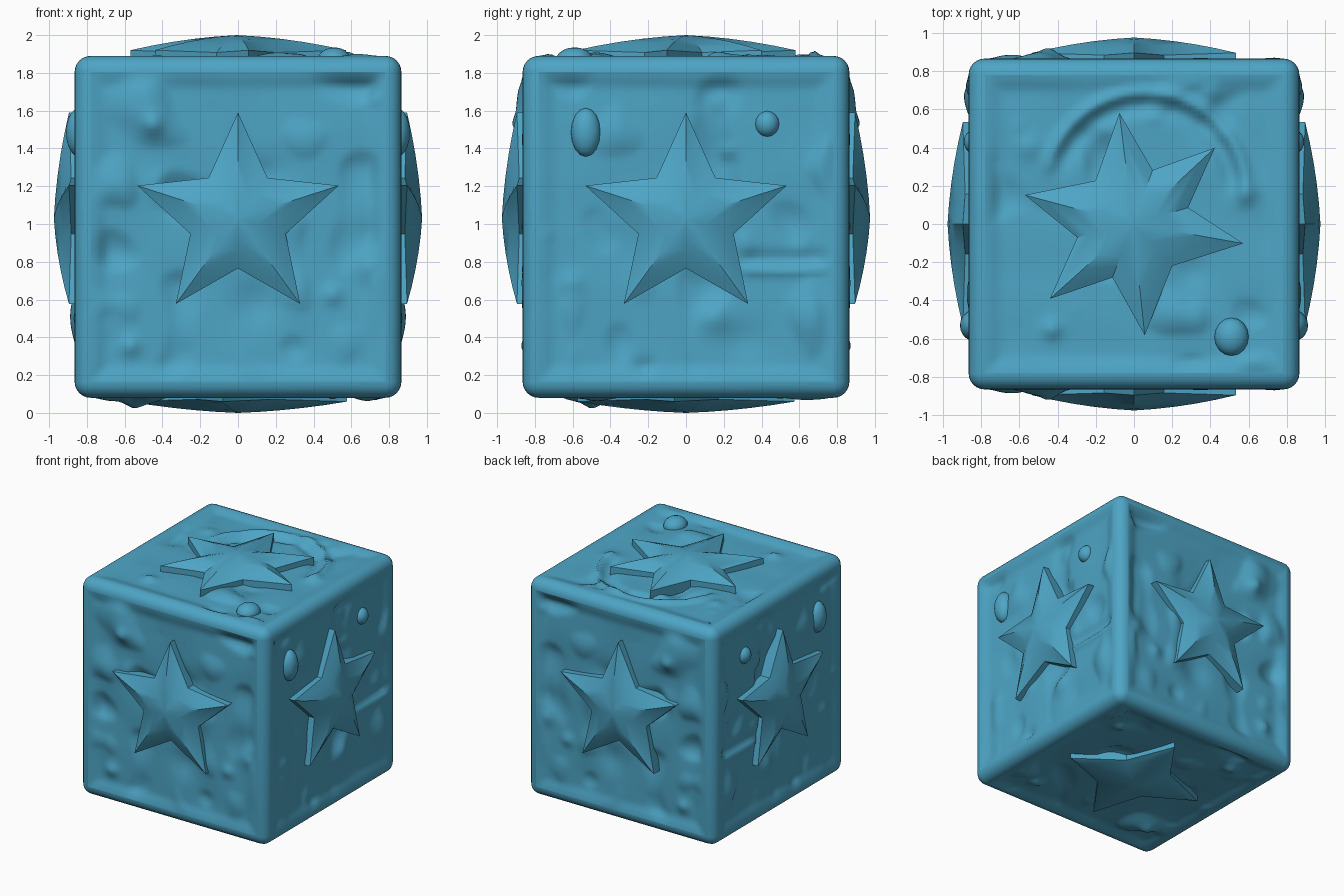
import bpy, bmesh, math
from mathutils import Vector, noise

if "Cube" in bpy.data.objects:
    bpy.data.objects.remove(bpy.data.objects["Cube"])

blue = bpy.data.materials.new("sky blue")
blue.diffuse_color = (0.075, 0.375, 0.56, 1)
blue.use_nodes = True
blue.node_tree.nodes["Principled BSDF"].inputs["Base Color"].default_value = blue.diffuse_color

MID, HX, HZ, BEV = 0.985, 0.865, 0.905, 0.085
C = Vector((0, 0, MID))
X, Y, Z = Vector((1, 0, 0)), Vector((0, 1, 0)), Vector((0, 0, 1))


def finish(name, bm, angle=40):
    """Turn a bmesh into a smooth object with sharp edges kept."""
    for f in bm.faces:
        f.smooth = True
    for e in bm.edges:
        e.smooth = e.calc_face_angle(0) < math.radians(angle)
    me = bpy.data.meshes.new(name)
    bm.to_mesh(me)
    bm.free()
    me.materials.append(blue)
    ob = bpy.data.objects.new(name, me)
    bpy.context.collection.objects.link(ob)
    return ob


def smooth(t):
    t = max(0.0, min(1.0, t))
    return t * t * (3 - 2 * t)


def panel(name, u, v, n, hu, hv, hn, bumps, seed, extra=None):
    """Slightly sunken, hand-worn face filling the rounded frame."""
    bm = bmesh.new()
    N = 64
    rows = []
    for j in range(N + 1):
        row = []
        for i in range(N + 1):
            a, b = hu * (2 * i / N - 1), hv * (2 * j / N - 1)
            edge = min(hu - abs(a), hv - abs(b))
            k = smooth(edge / 0.10)
            q = noise.noise(Vector((a * 3.2, b * 3.2, seed)))
            chip = max(0.0, abs(q) - 0.28) * math.copysign(0.10, q)
            w = -0.022 + 0.012 * q + chip
            for (bu, bv, r, h) in bumps:
                w += h * math.exp(-((a - bu) ** 2 + (b - bv) ** 2) / (r * r))
            if extra:
                w += extra(a, b)
            row.append(bm.verts.new(C + u * a + v * b + n * (hn + w * k)))
        rows.append(row)
    flip = u.cross(v).dot(n) < 0
    for j in range(N):
        for i in range(N):
            q = [rows[j][i], rows[j][i + 1], rows[j + 1][i + 1], rows[j + 1][i]]
            bm.faces.new(q[::-1] if flip else q)
    finish(name, bm, 60)


def star(name, u, v, n, cu, cv, tips, ro, ri, peak, drop, base):
    """Domed star: curved ridges to the tips, valleys between them."""
    bm = bmesh.new()
    pts = []
    for i, a in enumerate(tips):
        b = tips[(i + 1) % len(tips)]
        b += 360 if b < a else 0
        pts += [(a, ro, drop), ((a + b) / 2, ri, drop + 0.012)]
    P = lambda a, b, w: bm.verts.new(C + u * (cu + a) + v * (cv + b) + n * w)
    top = P(0, 0, peak)
    rings = []
    for t in (0.2, 0.4, 0.6, 0.8, 1.0):
        rings.append([P(r * t * math.cos(math.radians(a)), r * t * math.sin(math.radians(a)),
                        peak - d * (0.35 * t + 0.65 * t * t)) for a, r, d in pts])
    rings.append([P(r * math.cos(math.radians(a)), r * math.sin(math.radians(a)), base)
                  for a, r, d in pts])
    m = len(pts)
    for i in range(m):
        k = (i + 1) % m
        bm.faces.new((top, rings[0][i], rings[0][k]))
        for A, B in zip(rings, rings[1:]):
            bm.faces.new((A[i], B[i], B[k], A[k]))
    bm.faces.new(rings[-1][::-1])
    bmesh.ops.recalc_face_normals(bm, faces=bm.faces)
    finish(name, bm, 35)


def pebble(name, u, v, n, a, b, w, ru, rv, rn):
    """Small rounded lump stuck on a face."""
    bm = bmesh.new()
    bmesh.ops.create_uvsphere(bm, u_segments=16, v_segments=10, radius=1)
    for p in bm.verts:
        x, y, z = p.co
        p.co = C + u * (a + x * ru) + v * (b + y * rv) + n * (w + z * rn)
    bmesh.ops.recalc_face_normals(bm, faces=bm.faces)
    finish(name, bm)


# rounded frame: bevelled box with its six flat faces removed
bm = bmesh.new()
bmesh.ops.create_cube(bm, size=2)
for p in bm.verts:
    p.co = C + Vector((p.co.x * HX, p.co.y * HX, p.co.z * HZ))
bmesh.ops.bevel(bm, geom=bm.edges[:], offset=BEV, segments=6, profile=0.5, affect='EDGES')
bmesh.ops.delete(bm, geom=[f for f in bm.faces if f.calc_area() > 1], context='FACES')
finish("rounded_frame", bm)


# raised curls on the top and a crease on the sides
def curl(a, b):
    r, ang = math.hypot(a - 0.06, b - 0.16), math.degrees(math.atan2(b - 0.16, a - 0.06))
    k = smooth((ang + 10) / 25) * smooth((175 - ang) / 25)
    return k * (0.03 * math.exp(-((r - 0.53) / 0.03) ** 2)
                - 0.025 * math.exp(-((r - 0.45) / 0.04) ** 2))


def crease(a, b):
    line = -0.23 + 0.15 * (a - 0.5) ** 2
    return smooth((a - 0.25) / 0.1) * (0.022 * math.exp(-((b - line) / 0.025) ** 2)
                                       - 0.02 * math.exp(-((b - line - 0.06) / 0.04) ** 2))


FB = [(-0.45, 0.54, 0.05, 0.03), (-0.57, -0.63, 0.05, 0.03), (0.7, -0.22, 0.06, 0.025),
      (0.5, -0.36, 0.05, 0.025), (0.73, 0.68, 0.03, 0.02), (0.1, -0.4, 0.12, -0.03),
      (-0.42, 0.22, 0.08, 0.02), (0.2, 0.3, 0.09, -0.015)]
SB = [(0.15, -0.48, 0.08, 0.03), (0.3, -0.6, 0.1, -0.02), (-0.22, -0.76, 0.05, -0.03),
      (0.17, 0.66, 0.05, 0.02), (-0.6, -0.3, 0.06, 0.02), (0.78, 0.42, 0.06, 0.025),
      (-0.2, -0.1, 0.15, -0.015), (0.22, 0.4, 0.04, 0.02)]
TB = [(0.58, 0.16, 0.06, 0.03), (-0.43, -0.55, 0.05, 0.03), (-0.55, 0.4, 0.06, 0.02),
      (0.1, -0.42, 0.12, -0.02), (0.4, 0.7, 0.05, 0.02), (0.3, -0.25, 0.08, -0.02)]
BB = [(0.55, 0.5, 0.05, 0.03), (-0.5, 0.55, 0.05, 0.03), (-0.55, -0.5, 0.05, 0.025),
      (0.5, -0.55, 0.05, 0.03)]

hu, hv = HX - BEV, HZ - BEV
five = [90 + 72 * i for i in range(5)]
five = [a % 360 for a in five]
sides = [("front", X, -Y, FB, None, 1.3), ("back", X, Y, FB, None, 1.3),
         ("right", Y, X, SB, crease, 7.7), ("left", Y, -X, SB, crease, 7.7)]
for name, u, n, bumps, extra, seed in sides:
    panel(name + "_panel", u, Z, n, hu, hv, HX, bumps, seed, extra)
    star(name + "_star", u, Z, n, 0, 0.045, five, 0.56, 0.265, 0.975, 0.08, 0.80)

# top and bottom
panel("top_panel", X, Y, Z, hu, hu, HZ, TB, 3.1, curl)
star("top_star", X, Y, Z, -0.005, 0, [43, 97, 165, 222, 276, 350], 0.585, 0.30,
     2.0 - MID, 0.08, 0.84)
panel("bottom_panel", X, Y, -Z, hu, hu, HZ, BB, 5.2)
star("bottom_star", X, Y, -Z, 0, 0, [82, 174, 262, 354], 0.58, 0.28, MID, 0.06, 0.84)

# lumps on the faces
for name, n in (("right", X), ("left", -X)):
    pebble(name + "_long_pebble", Y, Z, n, -0.53, 0.50, 0.84, 0.08, 0.13, 0.07)
    pebble(name + "_round_pebble", Y, Z, n, 0.43, 0.545, 0.83, 0.065, 0.07, 0.06)
pebble("top_pebble", X, Y, Z, 0.51, -0.59, 0.88, 0.09, 0.10, 0.07)
